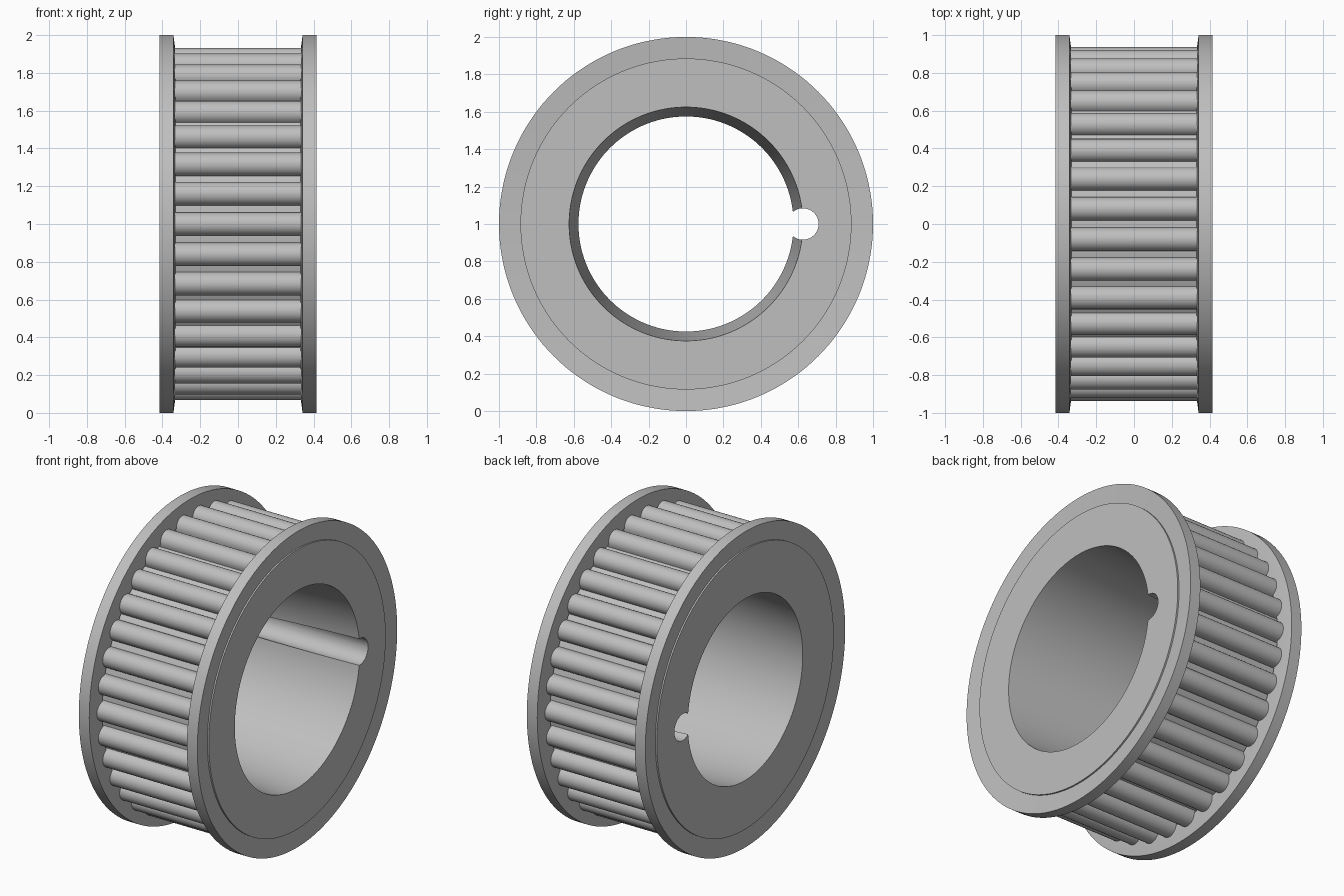
import bpy, bmesh, math
from mathutils import Matrix, Vector

if "Cube" in bpy.data.objects:
    bpy.data.objects.remove(bpy.data.objects["Cube"])

steel = bpy.data.materials.new("grey steel")
steel.use_nodes = True
GREY = (0.52, 0.52, 0.52, 1)
steel.diffuse_color = GREY
steel.node_tree.nodes["Principled BSDF"].inputs["Base Color"].default_value = GREY

CENTRE = Vector((0, 0, 1))
HALF = 0.415      # half width of the pulley
TEETH = 34
ROOT = 0.868
TOOTH_R = 0.062
TIP = 0.936


def finish(name, bm):
    bmesh.ops.recalc_face_normals(bm, faces=bm.faces)
    mesh = bpy.data.meshes.new(name)
    bm.to_mesh(mesh)
    bm.free()
    ob = bpy.data.objects.new(name, mesh)
    ob.location = CENTRE
    mesh.materials.append(steel)
    bpy.context.collection.objects.link(ob)
    return ob


def smooth(ob):
    bpy.ops.object.select_all(action='DESELECT')
    ob.select_set(True)
    bpy.context.view_layer.objects.active = ob
    bpy.ops.object.shade_smooth_by_angle(angle=math.radians(30))


def lathe(name, profile, steps=144):
    """Revolve a closed (x, radius) profile about the x axis."""
    bm = bmesh.new()
    rings = []
    for i in range(steps):
        turn = Matrix.Rotation(math.tau * i / steps, 3, 'X')
        rings.append([bm.verts.new(turn @ Vector((x, r, 0))) for x, r in profile])
    n = len(profile)
    for i in range(steps):
        a, b = rings[i], rings[(i + 1) % steps]
        for j in range(n):
            k = (j + 1) % n
            bm.faces.new((a[j], a[k], b[k], b[j]))
    return finish(name, bm)


# Core: tapered bore, toothed root cylinder and a shoulder at each end
hub = lathe("hub", [
    (-HALF, 0.575), (-HALF, 0.885), (-0.345, 0.885), (-0.345, ROOT),
    (0.345, ROOT), (0.345, 0.885), (HALF, 0.885), (HALF, 0.625)])

# Round keyway through the bore wall at the back
bm = bmesh.new()
bmesh.ops.create_cone(bm, cap_ends=True, segments=48, radius1=0.084,
                      radius2=0.084, depth=1.2,
                      matrix=Matrix.Translation((0, 0.625, 0))
                      @ Matrix.Rotation(math.pi / 2, 4, 'Y'))
cutter = finish("keyway_cutter", bm)
cutter.hide_render = True
cut = hub.modifiers.new("keyway", 'BOOLEAN')
cut.operation = 'DIFFERENCE'
cut.solver = 'EXACT'
cut.object = cutter
bpy.context.view_layer.objects.active = hub
bpy.ops.object.modifier_apply(modifier=cut.name)
bpy.data.objects.remove(cutter)
smooth(hub)

# Dished flanges, mirrored left and right
for side, name in ((1, "left_flange"), (-1, "right_flange")):
    flange = lathe(name, [(side * x, r) for x, r in (
        (0.332, 0.884), (0.334, 0.94), (0.342, 1.0),
        (HALF, 1.0), (0.405, 0.884))])
    smooth(flange)

# Rounded teeth around the core
bm = bmesh.new()
arc = [math.pi * i / 14 for i in range(15)]
outline = [(TOOTH_R * math.cos(a), TIP - TOOTH_R + TOOTH_R * math.sin(a)) for a in arc]
outline = [(TOOTH_R, ROOT - 0.02)] + outline + [(-TOOTH_R, ROOT - 0.02)]
for t in range(TEETH):
    turn = Matrix.Rotation(math.tau * t / TEETH + math.pi / 2, 3, 'X')
    near, far = [[bm.verts.new(turn @ Vector((x, s, r))) for s, r in outline]
                 for x in (-0.338, 0.338)]
    for i in range(len(outline) - 1):
        bm.faces.new((near[i], near[i + 1], far[i + 1], far[i]))
smooth(finish("teeth", bm))
